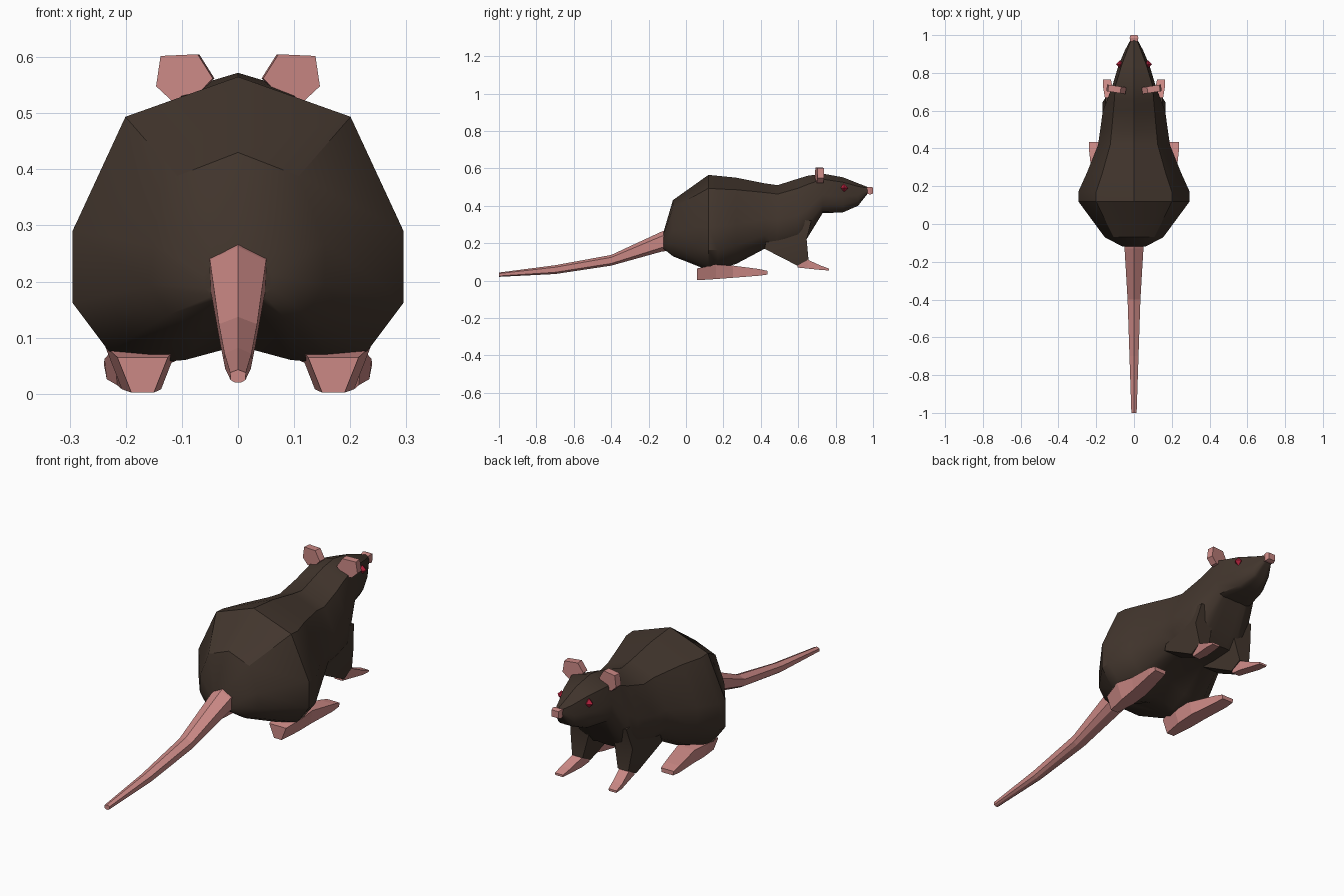
import bpy
import bmesh
import math
from mathutils import Vector

default_cube = bpy.data.objects.get("Cube")
if default_cube:
    bpy.data.objects.remove(default_cube, do_unlink=True)


def make_material(name, rgb):
    material = bpy.data.materials.new(name)
    material.use_nodes = True
    color = (*rgb, 1)
    material.diffuse_color = color
    shader = material.node_tree.nodes["Principled BSDF"]
    shader.inputs["Base Color"].default_value = color
    shader.inputs["Roughness"].default_value = 0.9
    return material


fur = make_material("brown fur", (0.054, 0.036, 0.026))
skin = make_material("pink skin", (0.60, 0.25, 0.235))
red = make_material("red eye", (0.45, 0.015, 0.045))


def finish(name, bm, material, mirror=False, smooth_angle=None):
    """Turn a bmesh into an object, optionally mirrored across x."""
    bmesh.ops.recalc_face_normals(bm, faces=bm.faces)
    mesh = bpy.data.meshes.new(name)
    bm.to_mesh(mesh)
    bm.free()
    mesh.materials.append(material)
    obj = bpy.data.objects.new(name, mesh)
    bpy.context.collection.objects.link(obj)
    if mirror:
        obj.modifiers.new("Mirror", "MIRROR")
    if smooth_angle:
        bpy.ops.object.select_all(action="DESELECT")
        obj.select_set(True)
        bpy.context.view_layer.objects.active = obj
        bpy.ops.object.shade_smooth_by_angle(angle=math.radians(smooth_angle))
    return obj


def loft(name, rings, material, **options):
    """Skin a closed tube through rings that have equal point counts."""
    bm = bmesh.new()
    loops = [[bm.verts.new(point) for point in ring] for ring in rings]
    count = len(loops[0])
    for near, far in zip(loops, loops[1:]):
        for i in range(count):
            j = (i + 1) % count
            bm.faces.new((near[i], near[j], far[j], far[i]))
    bm.faces.new(loops[0])
    bm.faces.new(loops[-1])
    return finish(name, bm, material, **options)


def body_ring(y, top, bottom, half_width, shoulder, arch):
    """Rounded section with a ridged back and an arched belly."""
    half = [(shoulder, 0.86), (1, 0.46), (1, 0.21),
            (0.78, 0.04), (0.57, 0), (0.32, 0.01)]
    def place(u, v):
        return Vector((u * half_width, y, bottom + v * (top - bottom)))
    right = [place(u, v) for u, v in half]
    left = [place(-u, v) for u, v in reversed(half)]
    return [place(0, 1)] + right + [place(0, arch)] + left


# Body and head: y, top, bottom, half width, shoulder, belly arch
body_stations = [
    (-0.12, 0.26, 0.17, 0.06, 0.7, 0.1),
    (-0.07, 0.43, 0.13, 0.155, 0.7, 0.12),
    (0.12, 0.565, 0.055, 0.295, 0.68, 0.06),
    (0.17, 0.56, 0.06, 0.295, 0.68, 0.06),
    (0.27, 0.55, 0.09, 0.25, 0.67, 0.08),
    (0.42, 0.52, 0.17, 0.19, 0.66, 0),
    (0.49, 0.51, 0.17, 0.18, 0.66, 0),
    (0.6, 0.545, 0.18, 0.165, 0.66, 0),
    (0.65, 0.56, 0.23, 0.145, 0.72, 0),
    (0.73, 0.572, 0.36, 0.115, 0.86, 0),
    (0.84, 0.552, 0.365, 0.082, 0.8, 0),
    (0.92, 0.52, 0.4, 0.048, 0.75, 0),
    (0.972, 0.5, 0.466, 0.02, 0.8, 0),
]
loft("body", [body_ring(*s) for s in body_stations], fur, smooth_angle=35)

# Nose
loft("nose", [[(u * w, y, 0.483 + v * w) for u, v in
               ((-1, -1), (1, -1), (1, 0.8), (-1, 0.8))]
              for y, w in ((0.965, 0.019), (0.985, 0.023), (1, 0.018))], skin)

# Tail: y, half width, bottom, top
tail_section = [(0, 1), (1, 0.77), (0.95, 0.2), (0.4, 0), (-0.4, 0),
                (-0.95, 0.2), (-1, 0.77)]
tail_stations = [(-0.09, 0.052, 0.16, 0.275), (-0.13, 0.05, 0.155, 0.262),
                 (-0.4, 0.034, 0.08, 0.137), (-0.7, 0.024, 0.035, 0.082),
                 (-1, 0.014, 0.02, 0.043)]
loft("tail", [[(u * w, y, low + v * (high - low)) for u, v in tail_section]
              for y, w, low, high in tail_stations], skin)


def foot(name, stations):
    """Foot from y, centre x, top half width, sole half width, sole z, top z."""
    loft(name, [[(cx - sole, y, low), (cx + sole, y, low),
                 (cx + top, y, high), (cx - top, y, high)]
                for y, cx, top, sole, low, high in stations],
         skin, mirror=True)


foot("hind_feet", [(0.06, 0.17, 0.045, 0.02, 0.002, 0.065),
                   (0.16, 0.172, 0.065, 0.035, 0.008, 0.085),
                   (0.25, 0.177, 0.045, 0.038, 0.015, 0.08),
                   (0.39, 0.2, 0.038, 0.034, 0.026, 0.062),
                   (0.435, 0.205, 0.034, 0.03, 0.032, 0.052)])
foot("front_feet", [(0.595, 0.12, 0.025, 0.02, 0.07, 0.09),
                    (0.65, 0.125, 0.026, 0.024, 0.064, 0.112),
                    (0.72, 0.138, 0.025, 0.024, 0.057, 0.08),
                    (0.765, 0.143, 0.021, 0.02, 0.054, 0.064)])

# Front legs: centre x, half width, back (y, z), front (y, z)
leg_stations = [(0.122, 0.028, (0.595, 0.08), (0.655, 0.112)),
                (0.118, 0.048, (0.42, 0.17), (0.645, 0.22)),
                (0.1, 0.05, (0.45, 0.34), (0.67, 0.32))]
loft("front_legs", [[(cx - w, *back), (cx + w, *back),
                     (cx + w, *front), (cx - w, *front)]
                    for cx, w, back, front in leg_stations],
     fur, mirror=True, smooth_angle=35)

# Ears: a five-sided outline, thick enough to read from the side
ear_outline = [(0.085, 0.52), (0.045, 0.562), (0.072, 0.605),
               (0.138, 0.602), (0.146, 0.548), (0.118, 0.522)]
loft("ears", [[(x + shift, y + 0.15 * (x - 0.09), z) for x, z in ear_outline]
              for y, shift in ((0.695, 0), (0.73, -0.003))],
     skin, mirror=True)

# Eyes: small faceted beads
bm = bmesh.new()
bmesh.ops.create_uvsphere(bm, u_segments=4, v_segments=2, radius=0.022)
bmesh.ops.translate(bm, verts=bm.verts, vec=(0.073, 0.845, 0.495))
finish("eyes", bm, red, mirror=True)
